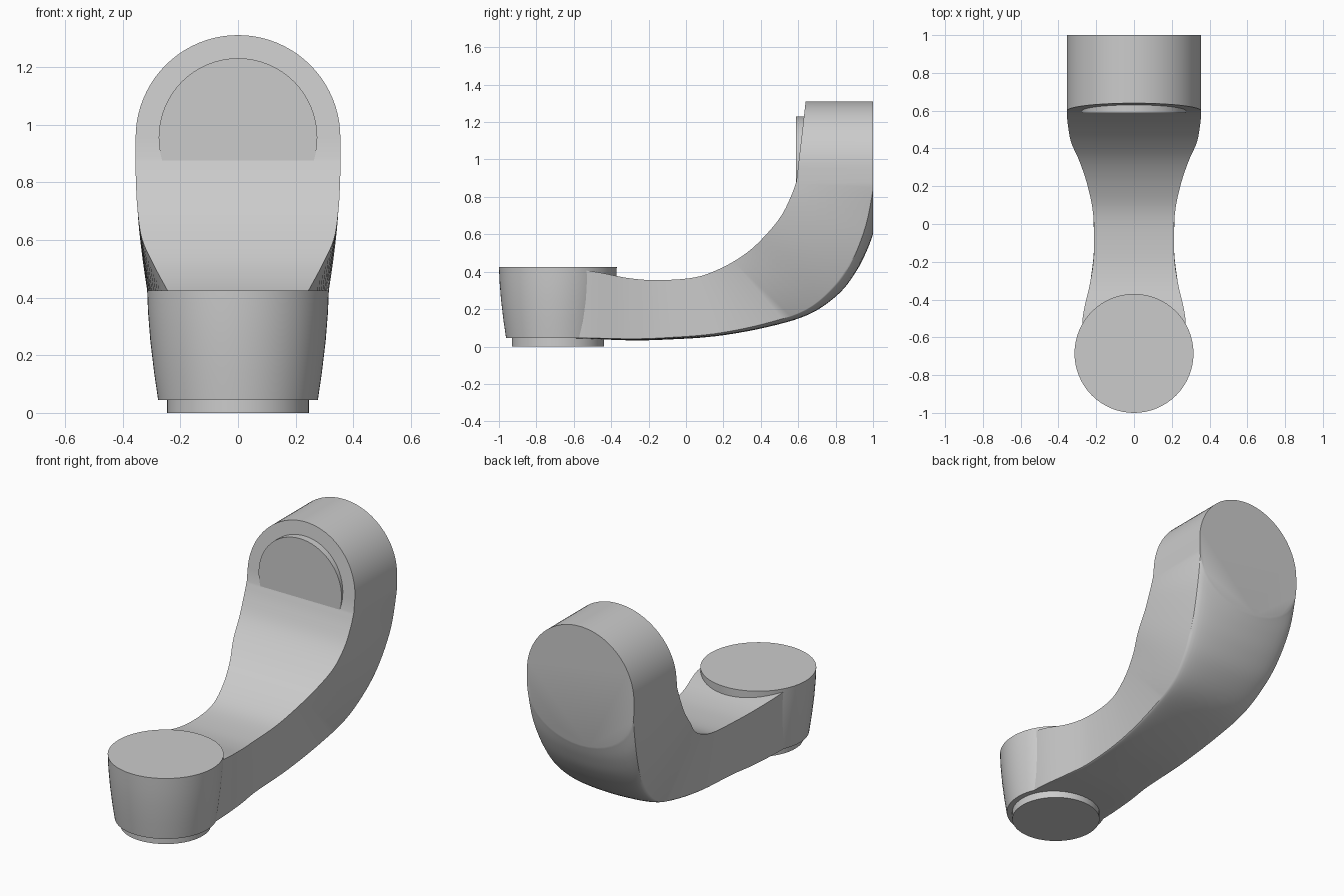
import bpy, bmesh, math
from mathutils import Vector

if "Cube" in bpy.data.objects:
    bpy.data.objects.remove(bpy.data.objects["Cube"])

steel = bpy.data.materials.new("light grey metal")
steel.diffuse_color = (0.6, 0.6, 0.6, 1)
steel.use_nodes = True
steel.node_tree.nodes["Principled BSDF"].inputs["Base Color"].default_value = steel.diffuse_color


def finish(name, bm):
    bmesh.ops.remove_doubles(bm, verts=bm.verts, dist=0.0005)
    bmesh.ops.recalc_face_normals(bm, faces=bm.faces)
    mesh = bpy.data.meshes.new(name)
    bm.to_mesh(mesh)
    bm.free()
    ob = bpy.data.objects.new(name, mesh)
    bpy.context.collection.objects.link(ob)
    mesh.materials.append(steel)
    bpy.ops.object.select_all(action='DESELECT')
    ob.select_set(True)
    bpy.context.view_layer.objects.active = ob
    bpy.ops.object.shade_smooth_by_angle(angle=math.radians(32))
    return ob


def lathe(name, rings, place, n=64):
    """Capped round part from (radius, height) rings, placed by a function."""
    bm = bmesh.new()
    loops = [[bm.verts.new(place(r * math.cos(2 * math.pi * i / n),
                                 r * math.sin(2 * math.pi * i / n), h))
              for i in range(n)] for r, h in rings]
    for a, b in zip(loops, loops[1:]):
        for i in range(n):
            j = (i + 1) % n
            bm.faces.new((a[i], a[j], b[j], b[i]))
    bm.faces.new(loops[0])
    bm.faces.new(loops[-1])
    return finish(name, bm)


# Arm stations: inner y, z, half width; outer edge y, z, half width; outer centre y, z
STATIONS = [
    (-.70, .420, .270, -.70, .046, .255, -.70, .045),
    (-.50, .402, .272, -.50, .045, .250, -.50, .040),
    (-.31, .366, .232, -.30, .041, .230, -.30, .033),
    (-.15, .355, .212, -.13, .046, .212, -.13, .036),
    (.05, .370, .216, .15, .068, .220, .15, .054),
    (.20, .425, .245, .42, .122, .240, .43, .103),
    (.33, .505, .288, .64, .198, .265, .66, .173),
    (.43, .600, .332, .79, .325, .295, .82, .285),
    (.51, .700, .348, .885, .470, .322, .915, .410),
    (.56, .800, .354, .960, .670, .346, .970, .520),
    (.59, .880, .355, 1.0, .880, .355, 1.0, .600),
]


def smooth_stations(rows, steps=5):
    out = []
    for i in range(len(rows) - 1):
        p = [rows[max(0, min(len(rows) - 1, i + k))] for k in (-1, 0, 1, 2)]
        for s in range(steps):
            t = s / steps
            out.append([0.5 * (2 * b + (c - a) * t + (2 * a - 5 * b + 4 * c - d) * t * t
                               + (3 * b - a - 3 * c + d) * t ** 3)
                        for a, b, c, d in zip(*p)])
    return out + [list(rows[-1])]


def section(s, n=20):
    """Flat inner face, straight side walls, rounded outer face."""
    iy, iz, iw, ey, ez, ew, cy, cz = s
    pts = [(-iw, iy, iz), (iw, iy, iz)]
    for k in range(n + 1):
        a = math.pi * k / n
        f = math.sin(a)
        pts.append((ew * math.cos(a), min(1, ey + (cy - ey) * f), ez + (cz - ez) * f))
    return pts


# Curved arm running into the round-topped upright plate
bm = bmesh.new()
loops = [[bm.verts.new(p) for p in section(s)] for s in smooth_stations(STATIONS)]
for a, b in zip(loops, loops[1:]):
    for i in range(len(a)):
        j = (i + 1) % len(a)
        bm.faces.new((a[i], a[j], b[j], b[i]))
bm.faces.new(loops[0])

arch = [(.355 * math.cos(math.pi * k / 40), .955 + .355 * math.sin(math.pi * k / 40))
        for k in range(41)]
arch = [(.355, .88)] + arch + [(-.355, .88)]
last = loops[-1]
front = [last[1]] + [bm.verts.new((x, .59 + (z - .88) * .116, z)) for x, z in arch[1:-1]] + [last[0]]
back = [last[2]] + [bm.verts.new((x, 1, z)) for x, z in arch[1:-1]] + [last[-1]]
for i in range(len(arch) - 1):
    bm.faces.new((front[i], front[i + 1], back[i + 1], back[i]))
bm.faces.new(front)
bm.faces.new(back + last[-2:2:-1])
finish("curved_arm", bm)

# Round head at the low end, with its boss underneath
upright = lambda x, y, h: Vector((x, y - .685, h))
lathe("round_head", [(.277, .045), (.291, .14), (.304, .25), (.312, .35), (.315, .425)], upright)
lathe("lower_boss", [(.246, 0), (.246, .1)], upright)

# Boss on the inner face of the upright plate
lathe("upper_boss", [(.275, .588), (.275, .75)], lambda x, y, h: Vector((x, h, y + .955)))
